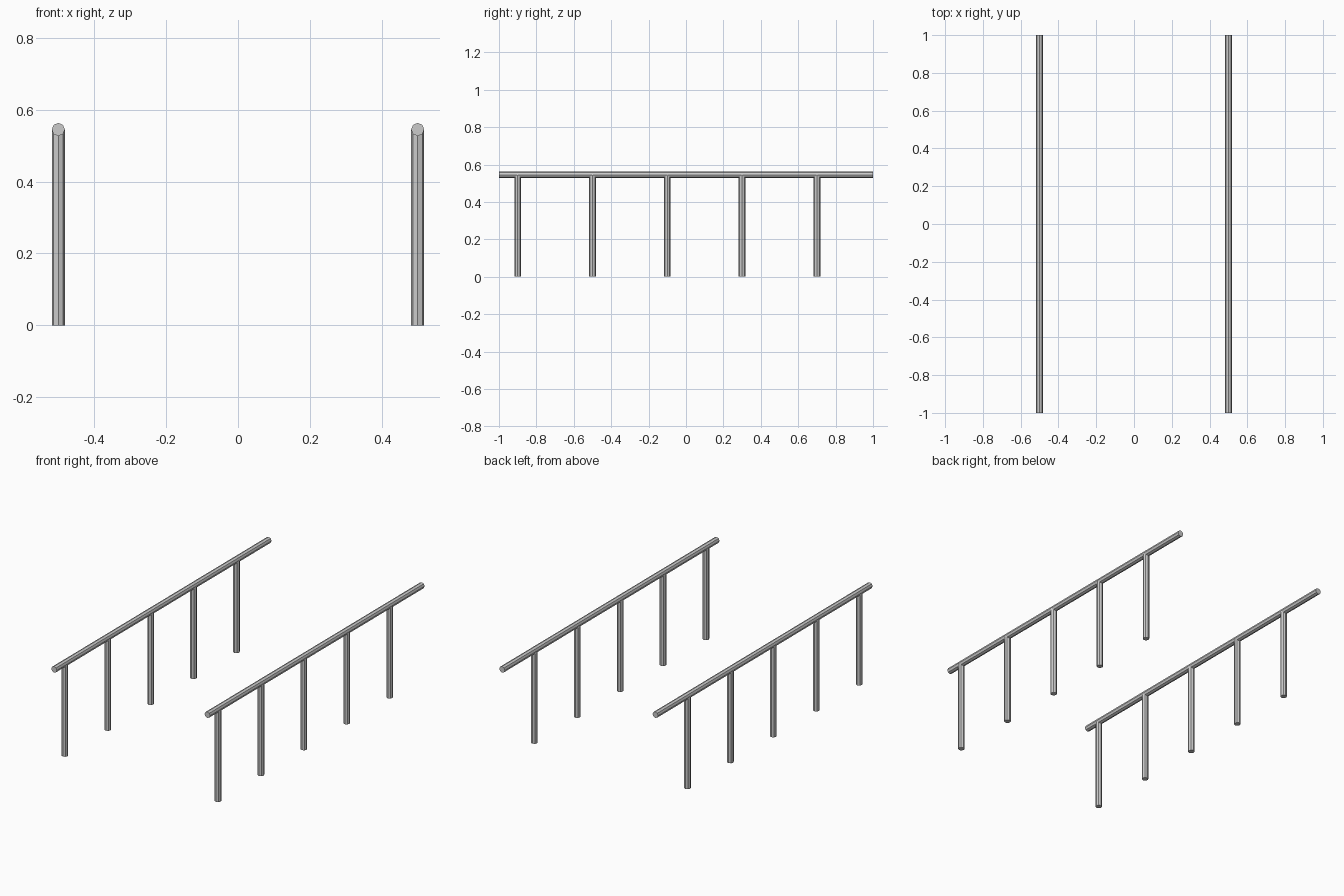
import bpy
import math

if "Cube" in bpy.data.objects:
    bpy.data.objects.remove(bpy.data.objects["Cube"])

RADIUS = 0.0182
RAIL_Z = 0.545
SIDE_X = 0.5


def bar(name, length, location, rotation=(0, 0, 0)):
    """Eight-sided flat-shaded tube."""
    bpy.ops.mesh.primitive_cylinder_add(vertices=8, radius=RADIUS, depth=length,
                                        location=location, rotation=rotation)
    bpy.context.object.name = name


for side, x in (("left", -SIDE_X), ("right", SIDE_X)):
    # Long horizontal handrail
    bar(f"{side}_handrail", 2.0, (x, 0, RAIL_Z), (math.pi / 2, 0, 0))
    # Evenly spaced posts, set off-centre toward the front
    for i in range(5):
        bar(f"{side}_post_{i + 1}", RAIL_Z, (x, -0.9 + 0.4 * i, RAIL_Z / 2))
